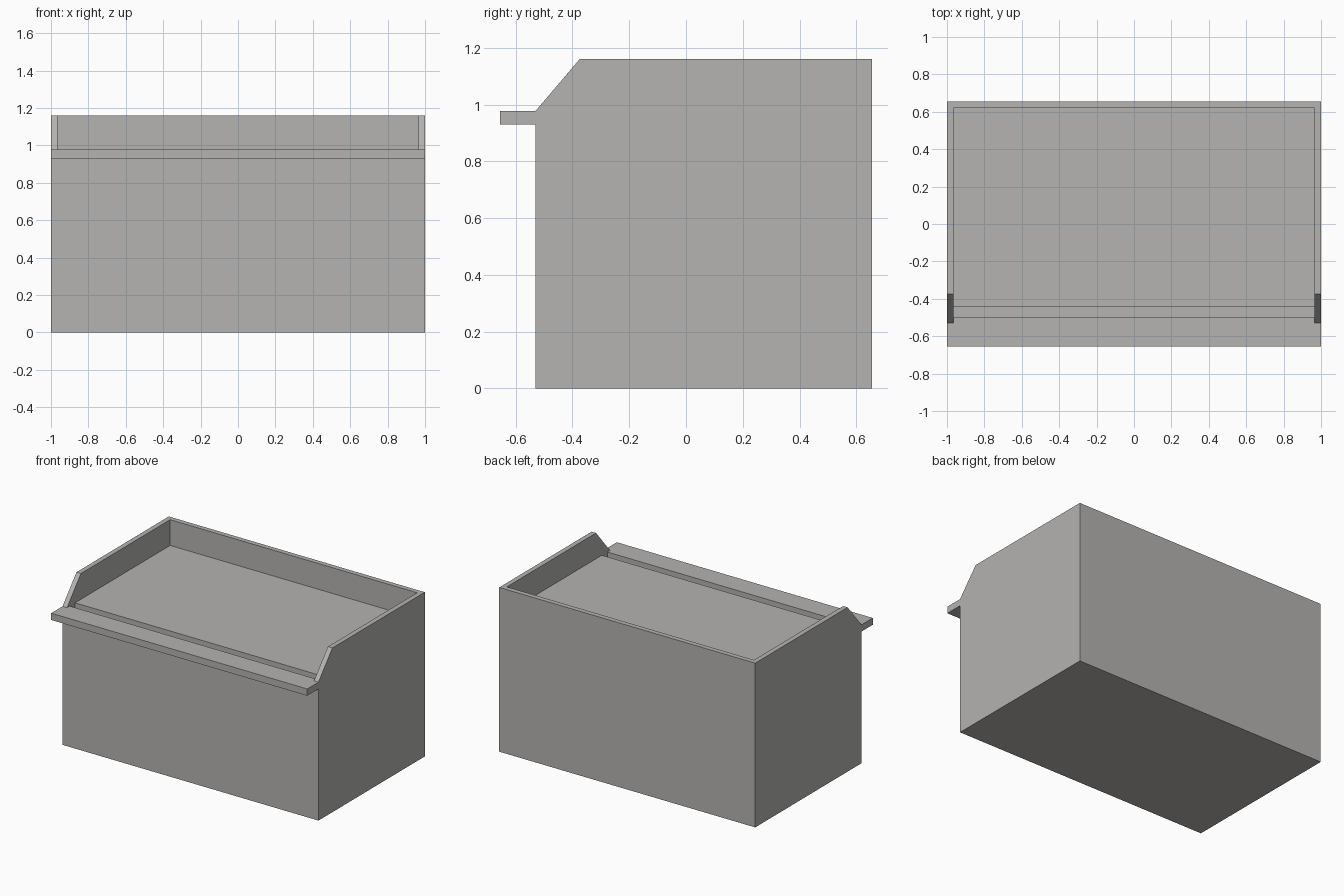
import bpy

if "Cube" in bpy.data.objects:
    bpy.data.objects.remove(bpy.data.objects["Cube"])

# Single warm grey for the whole cabinet
grey = bpy.data.materials.new("warm grey")
grey.diffuse_color = (0.46, 0.452, 0.44, 1)
grey.use_nodes = True
grey.node_tree.nodes["Principled BSDF"].inputs["Base Color"].default_value = grey.diffuse_color

W, WALL = 1.0, 0.035            # half width, rim thickness
FRONT, BACK, LIP = -0.53, 0.656, -0.656
BASE, DECK, TOP = 0.93, 0.978, 1.16


def prism(name, x0, x1, profile):
    """Extrude a (y, z) side profile, listed counter-clockwise, from x0 to x1."""
    n = len(profile)
    verts = [(x, y, z) for x in (x0, x1) for y, z in profile]
    faces = [tuple(reversed(range(n))), tuple(range(n, 2 * n))]
    faces += [(i, (i + 1) % n, n + (i + 1) % n, n + i) for i in range(n)]
    mesh = bpy.data.meshes.new(name)
    mesh.from_pydata(verts, [], faces)
    mesh.materials.append(grey)
    obj = bpy.data.objects.new(name, mesh)
    bpy.context.collection.objects.link(obj)
    return obj


def box(name, x0, x1, y0, y1, z0, z1):
    return prism(name, x0, x1, [(y0, z0), (y1, z0), (y1, z1), (y0, z1)])


# Cabinet body
box("cabinet_body", -W, W, FRONT, BACK, 0, BASE)

# Front shelf and top panel, with a narrow channel between them
box("front_shelf", -W, W, LIP, -0.50, BASE, DECK)
box("top_panel", -W, W, -0.44, BACK, BASE, DECK)

# Sloped side rims and the blocks closing the channel ends
for side, a, b in (("left", -W, -W + WALL), ("right", W - WALL, W)):
    box(side + "_channel_end", a, b, -0.50, -0.44, BASE, DECK)
    prism(side + "_rim", a, b,
          [(FRONT, DECK), (BACK, DECK), (BACK, TOP), (-0.375, TOP)])

# Back rim
box("back_rim", -W + WALL, W - WALL, BACK - WALL, BACK, DECK, TOP)
